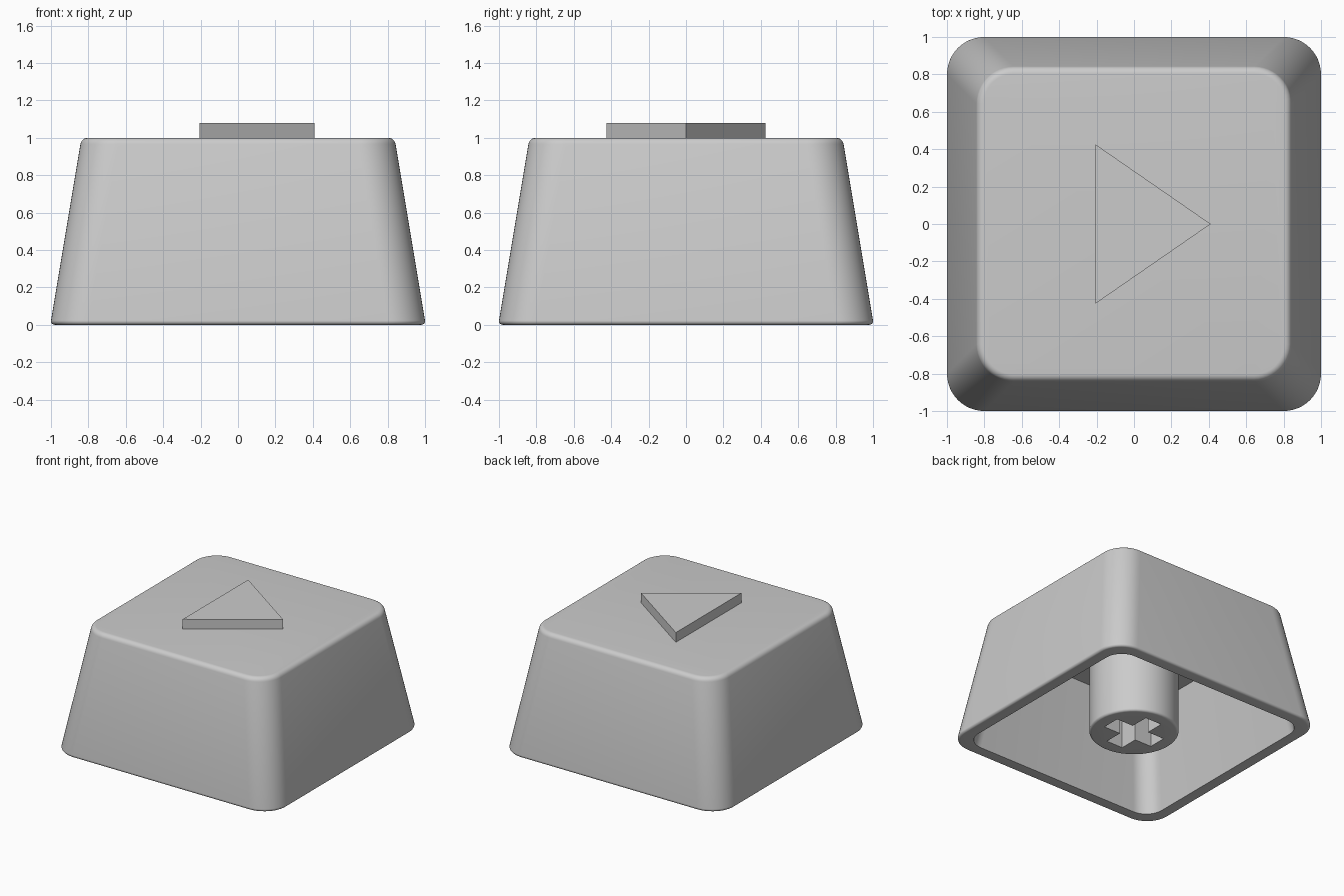
import bpy
import bmesh
from math import sin, cos, pi, radians

cube = bpy.data.objects.get("Cube")
if cube:
    bpy.data.objects.remove(cube, do_unlink=True)

# One grey plastic for every part
plastic = bpy.data.materials.new("grey_plastic")
plastic.use_nodes = True
grey = (0.6, 0.6, 0.6, 1)
plastic.diffuse_color = grey
plastic.node_tree.nodes["Principled BSDF"].inputs["Base Color"].default_value = grey


def finish(name, bm, angle=None):
    """Turn a bmesh into a named object, smooth-shaded if an angle is given."""
    bmesh.ops.remove_doubles(bm, verts=bm.verts, dist=1e-5)
    bmesh.ops.recalc_face_normals(bm, faces=bm.faces)
    mesh = bpy.data.meshes.new(name)
    bm.to_mesh(mesh)
    bm.free()
    mesh.materials.append(plastic)
    obj = bpy.data.objects.new(name, mesh)
    bpy.context.collection.objects.link(obj)
    bpy.ops.object.select_all(action='DESELECT')
    obj.select_set(True)
    bpy.context.view_layer.objects.active = obj
    if angle:
        bpy.ops.object.shade_smooth_by_angle(angle=radians(angle))
    return obj


def rounded_square(half, radius, z, steps=12):
    """Points of a rounded square; radius equal to half gives a circle."""
    points = []
    core = half - radius
    for corner in range(4):
        mid = pi / 4 + corner * pi / 2
        cx = core * (1 if cos(mid) > 0 else -1)
        cy = core * (1 if sin(mid) > 0 else -1)
        for i in range(steps + 1):
            a = (corner + i / steps) * pi / 2
            points.append((cx + radius * cos(a), cy + radius * sin(a), z))
    return points


def loft(rings):
    """Skin a stack of rounded squares and close both ends."""
    bm = bmesh.new()
    loops = [[bm.verts.new(p) for p in rounded_square(*r)] for r in rings]
    for a, b in zip(loops, loops[1:]):
        for i in range(len(a)):
            j = (i + 1) % len(a)
            bm.faces.new((a[i], a[j], b[j], b[i]))
    bm.faces.new(loops[0])
    bm.faces.new(loops[-1])
    return bm


def prism(outline, low, high):
    bm = bmesh.new()
    base = bm.faces.new([bm.verts.new((x, y, low)) for x, y in outline])
    top = bmesh.ops.extrude_face_region(bm, geom=[base])["geom"]
    verts = [v for v in top if isinstance(v, bmesh.types.BMVert)]
    bmesh.ops.translate(bm, verts=verts, vec=(0, 0, high - low))
    return bm


def fillet(half, z, r, start, end, corner, steps=6):
    """Rings along an arc in the wall section, for rounded edges."""
    rings = []
    for i in range(steps + 1):
        a = radians(start + (end - start) * i / steps)
        rings.append((half + r * cos(a), corner + r * cos(a), z + r * sin(a)))
    return rings


# Hollow tapered cap: ceiling, inner wall, rim, outer wall, rounded top
cap_rings = [(0.765, 0.14, 0.84), (0.9, 0.15, 0.0)]
cap_rings += fillet(0.98, 0.02, 0.02, -90, 9.5, 0.18)
cap_rings += fillet(0.803, 0.96, 0.04, 9.5, 90, 0.16)
finish("keycap_shell", loft(cap_rings), 40)

# Round stem under the ceiling, with a cross-shaped socket
stem_rings = fillet(0.317, 0.03, 0.02, -90, 0, 0.317) + [(0.337, 0.337, 0.85)]
stem = finish("stem", loft(stem_rings))
arm, width = 0.228, 0.075
quarter = [(arm, -width), (arm, width), (width, width)]
cross = []
for _ in range(4):
    cross += quarter
    quarter = [(-y, x) for x, y in quarter]
cutter = finish("socket_cutter", prism(cross, -0.1, 0.45))
cutter.hide_render = True
cut = stem.modifiers.new("socket", 'BOOLEAN')
cut.operation = 'DIFFERENCE'
cut.solver = 'EXACT'
cut.object = cutter
bpy.ops.object.select_all(action='DESELECT')
stem.select_set(True)
bpy.context.view_layer.objects.active = stem
bpy.ops.object.modifier_apply(modifier=cut.name)
bpy.data.objects.remove(cutter, do_unlink=True)
bpy.ops.object.shade_smooth_by_angle(angle=radians(40))

# Raised triangle on the top face
finish("raised_triangle", prism([(-0.205, -0.425), (0.41, 0), (-0.205, 0.425)], 0.98, 1.08))
